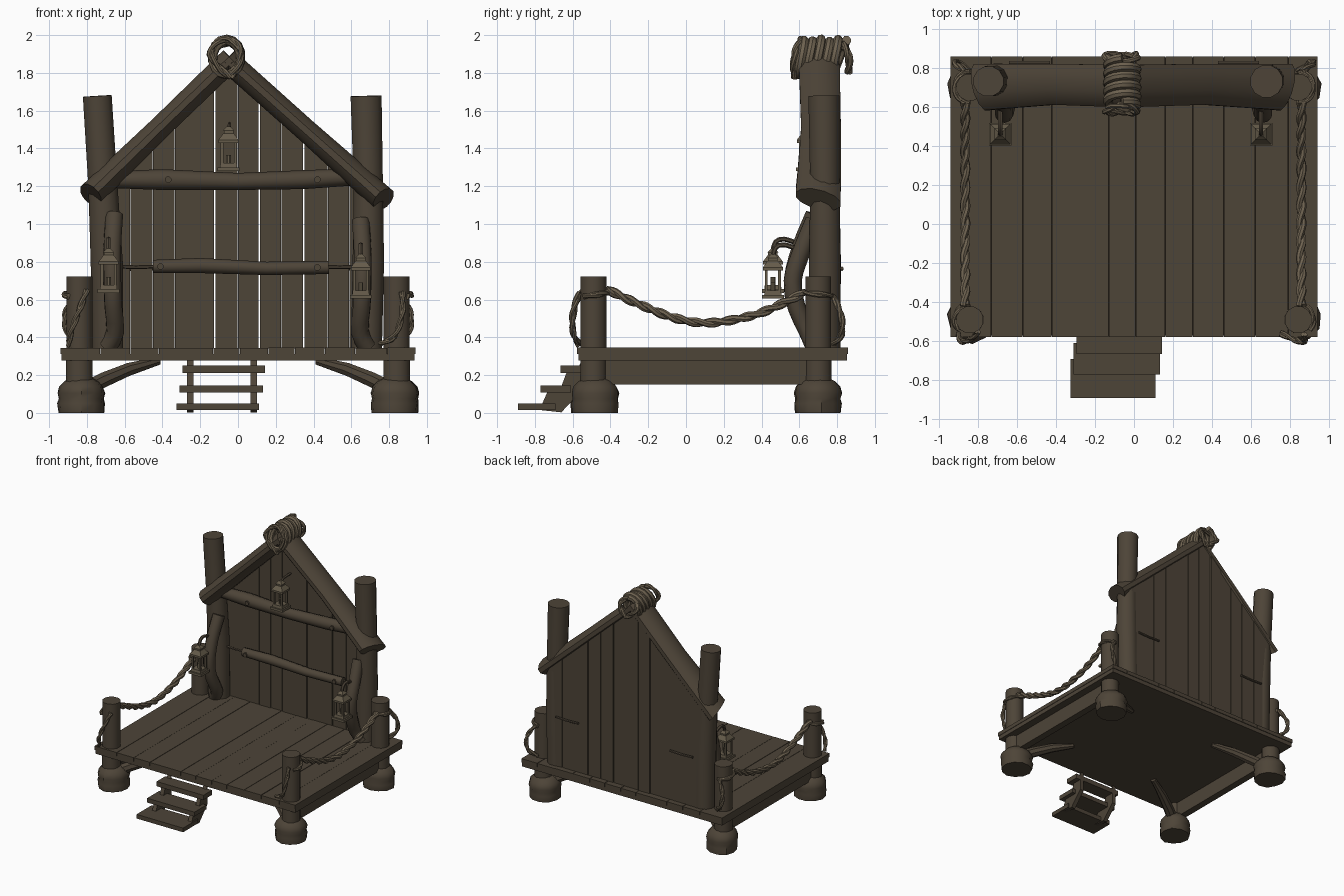
import bpy, bmesh, math, random
from mathutils import Vector, Matrix

if "Cube" in bpy.data.objects:
    bpy.data.objects.remove(bpy.data.objects["Cube"])

random.seed(4)


def material(name, rgb):
    m = bpy.data.materials.new(name)
    m.diffuse_color = (*rgb, 1)
    m.use_nodes = True
    m.node_tree.nodes["Principled BSDF"].inputs["Base Color"].default_value = m.diffuse_color
    return m


WOOD = material("weathered wood", (0.075, 0.058, 0.039))
GAP = material("dark gap", (0.02, 0.015, 0.01))
ROPE = material("rope", (0.155, 0.122, 0.08))
BRASS = material("lantern metal", (0.13, 0.105, 0.068))


def finish(bm, name, *mats):
    bmesh.ops.recalc_face_normals(bm, faces=bm.faces)
    me = bpy.data.meshes.new(name)
    bm.to_mesh(me)
    bm.free()
    ob = bpy.data.objects.new(name, me)
    bpy.context.collection.objects.link(ob)
    for m in mats:
        me.materials.append(m)
    return ob


def add_box(bm, lo, hi):
    lo, hi = Vector(lo), Vector(hi)
    mat = Matrix.Translation((lo + hi) / 2) @ Matrix.Diagonal((*(hi - lo), 1))
    bmesh.ops.create_cube(bm, size=1, matrix=mat)


def add_prism(bm, pts, move):
    """Closed prism from a polygon and an extrusion vector."""
    a = [bm.verts.new(p) for p in pts]
    b = [bm.verts.new(Vector(p) + Vector(move)) for p in pts]
    bm.faces.new(a)
    bm.faces.new(b)
    for i in range(len(a)):
        bm.faces.new((a[i - 1], a[i], b[i], b[i - 1]))


def add_block(bm, x, y, z0, z1, w0, w1):
    """Square frustum, used for the lantern tiers."""
    mat = Matrix.Translation((x, y, (z0 + z1) / 2)) @ Matrix.Rotation(math.pi / 4, 4, "Z")
    k = math.sqrt(0.5)
    bmesh.ops.create_cone(bm, cap_ends=True, segments=4, radius1=w0 * k, radius2=w1 * k,
                          depth=z1 - z0, matrix=mat)


def frames(pts, ref):
    """Side vectors carried along a path."""
    u, out = Vector(ref), []
    for i in range(len(pts)):
        t = (pts[min(i + 1, len(pts) - 1)] - pts[max(i - 1, 0)]).normalized()
        u = u - t * u.dot(t)
        if u.length < 1e-4:
            u = t.orthogonal()
        u.normalize()
        out.append((u.copy(), t.cross(u)))
    return out


def add_tube(bm, pts, radii, sides=10, ref=(0, 1, 0), squash=1.0, rough=0.0):
    pts = [Vector(p) for p in pts]
    if not isinstance(radii, (list, tuple)):
        radii = [radii] * len(pts)
    lump = [1 + random.uniform(-rough, rough) for _ in range(sides)]
    rings = []
    for p, r, (u, v) in zip(pts, radii, frames(pts, ref)):
        ring = []
        for k in range(sides):
            a = math.tau * (k + 0.5) / sides
            q = r * lump[k] * (1 + random.uniform(-rough, rough) * 0.5)
            ring.append(bm.verts.new(p + u * math.cos(a) * q * squash + v * math.sin(a) * q))
        rings.append(ring)
    for a, b in zip(rings, rings[1:]):
        for k in range(sides):
            n = (k + 1) % sides
            bm.faces.new((a[k], a[n], b[n], b[k]))
    bm.faces.new(rings[0])
    bm.faces.new(rings[-1])


def log(name, pts, radii, mat=WOOD, **kw):
    bm = bmesh.new()
    add_tube(bm, pts, radii, **kw)
    return finish(bm, name, mat)


def spline(pts, step):
    """Catmull-Rom resampling."""
    p = [Vector(q) for q in pts]
    p = [p[0] * 2 - p[1]] + p + [p[-1] * 2 - p[-2]]
    out = []
    for a, b, c, d in zip(p, p[1:], p[2:], p[3:]):
        n = max(2, int((c - b).length / step))
        for i in range(n):
            t = i / n
            out.append(0.5 * (2 * b + (c - a) * t + (2 * a - 5 * b + 4 * c - d) * t * t
                              + (3 * b - a - 3 * c + d) * t ** 3))
    return out + [p[-2]]


def rope(name, pts, r, step=0.014, ref=(1, 0, 0)):
    """Two strands loosely twisted around a smooth path."""
    path = spline(pts, step)
    bm = bmesh.new()
    fr = frames(path, ref)
    for s in (0, math.pi):
        strand = [p + (u * math.cos(i * 0.5 + s) + v * math.sin(i * 0.5 + s)) * r * 0.42
                  for i, (p, (u, v)) in enumerate(zip(path, fr))]
        add_tube(bm, strand, r * 0.7, sides=7)
    finish(bm, name, ROPE)


# Deck: lower board layer and separate planks
bm = bmesh.new()
add_box(bm, (-0.935, -0.57, 0.278), (0.935, 0.853, 0.312))
for f in bm.faces:
    f.material_index = 1 if f.calc_center_median().z > 0.31 else 0
finish(bm, "deck_base", WOOD, GAP)
edges = [-0.94, -0.73, -0.57, -0.42, -0.13, 0.01, 0.16, 0.3, 0.46, 0.62, 0.79, 0.94]
bm = bmesh.new()
for a, b in zip(edges, edges[1:]):
    add_box(bm, (a + 0.0015, -0.577, 0.312), (b - 0.0015, 0.858, 0.345 + random.uniform(-0.002, 0.002)))
finish(bm, "deck_planks", WOOD)

# Corner posts, lumpy feet, side beams and diagonal braces
for sx in (-1, 1):
    x = 0.84 * sx
    side = "left" if sx < 0 else "right"
    bm = bmesh.new()
    add_box(bm, (x - 0.03, -0.45, 0.15), (x + 0.03, 0.66, 0.28))
    finish(bm, "side_beam_" + side, WOOD)
    for y, end in ((-0.49, "front"), (0.70, "back")):
        tag = end + "_" + side
        d = 1 if y < 0 else -1
        log("corner_post_" + tag, [(x, y, 0.1), (x, y, 0.4), (x, y, 0.722)], [0.073, 0.071, 0.071], sides=12)
        fx, fy = 0.828 * sx, y + (0.01 if y < 0 else 0)
        log("foot_" + tag, [(fx, fy, z) for z in (0, 0.05, 0.075, 0.105, 0.14, 0.168, 0.183)],
            [0.122, 0.126, 0.12, 0.128, 0.116, 0.09, 0.06], sides=11, rough=0.05)
        log("brace_" + tag, [(x, y, 0.11), (x - 0.13 * sx, y + 0.08 * d, 0.175),
                             (x - 0.26 * sx, y + 0.15 * d, 0.23), (x - 0.42 * sx, y + 0.23 * d, 0.275)],
            [0.045, 0.042, 0.036, 0.022], sides=8)
        # short rope turn on the outer half of the post
        turn = []
        for k in range(7):
            a = math.radians(-90 + k * 30) if y > 0 else math.radians(90 - k * 22)
            turn.append((x + sx * 0.078 * math.cos(a), y + 0.078 * math.sin(a), 0.64 - 0.004 * k))
        rope("post_turn_" + tag, turn, 0.015, ref=(0, 0, 1))
    # sagging side rope
    xr = 0.86 * sx - 0.004
    rope("rail_rope_" + side, [(xr, -0.42, 0.655), (xr, -0.25, 0.575), (xr, -0.05, 0.5), (xr, 0.13, 0.477),
                               (xr, 0.35, 0.515), (xr, 0.5, 0.575), (xr, 0.63, 0.64)], 0.024)
    rope("back_tail_" + side, [(0.86 * sx, 0.78, 0.62), (0.915 * sx, 0.82, 0.52),
                               (0.9 * sx, 0.825, 0.42), (0.84 * sx, 0.78, 0.365)], 0.017)
rope("front_tail_left", [(-0.8, -0.55, 0.65), (-0.83, -0.585, 0.57), (-0.88, -0.6, 0.44), (-0.9, -0.565, 0.355)], 0.016)
rope("front_tail_right", [(0.87, -0.565, 0.64), (0.87, -0.6, 0.53), (0.83, -0.595, 0.41), (0.75, -0.56, 0.365)], 0.016)

# Stairs
bm = bmesh.new()
add_box(bm, (-0.325, -0.89, 0.015), (0.11, -0.69, 0.05))
add_box(bm, (-0.31, -0.77, 0.108), (0.132, -0.61, 0.145))
add_box(bm, (-0.295, -0.665, 0.21), (0.142, -0.55, 0.25))
finish(bm, "stair_treads", WOOD)
bm = bmesh.new()
for x in (-0.27, 0.065):
    yz = [(-0.8, 0.018), (-0.66, 0.003), (-0.55, 0.12), (-0.55, 0.28), (-0.57, 0.24), (-0.63, 0.22),
          (-0.66, 0.14), (-0.73, 0.12), (-0.765, 0.04)]
    add_prism(bm, [(x, y, z) for y, z in yz], (0.035, 0, 0))
finish(bm, "stair_stringers", WOOD)

# Gable wall of upright planks with a few open slits
PEAK = -0.05


def roof_z(x):
    return 1.87 - 0.95 * abs(x - PEAK)


edges = [-0.71, -0.57, -0.45, -0.335, -0.23, -0.12, 0.0, 0.115, 0.23, 0.35, 0.475, 0.59, 0.71]
bm = bmesh.new()
for i, (a, b) in enumerate(zip(edges, edges[1:])):
    a, b = a + 0.0008, b - (0.006 if i in (4, 6, 8) else 0.0015)
    y = 0.765 + random.uniform(-0.004, 0.004)
    xs = [b] + ([PEAK] if a < PEAK < b else []) + [a]
    add_prism(bm, [(a, y, 0.34), (b, y, 0.34)] + [(x, y, roof_z(x)) for x in xs], (0, 0.045, 0))
finish(bm, "wall_planks", WOOD)

# Tall posts and gable rafters
log("tall_post_left", [(-0.69, 0.735, 0.34), (-0.695, 0.735, 0.8), (-0.715, 0.735, 1.2), (-0.745, 0.73, 1.678)],
    [0.085, 0.088, 0.08, 0.079], sides=12)
log("tall_post_right", [(0.68, 0.735, 0.34), (0.69, 0.735, 0.8), (0.69, 0.735, 1.2), (0.678, 0.73, 1.678)],
    [0.085, 0.086, 0.08, 0.085], sides=12)
for tag, x0, z0, x1, z1 in (("left", -0.78, 1.155, -0.035, 1.875), ("right", 0.77, 1.13, -0.06, 1.87)):
    axis = Vector((x1 - x0, 0, z1 - z0))
    pts = [(x0 + axis.x * t, y, z0 + axis.z * t) for t, y in ((0, 0.7), (0.15, 0.705), (0.5, 0.715), (1, 0.705))]
    ob = log("rafter_" + tag, pts, [0.07, 0.068, 0.062, 0.064], sides=12, squash=1.75)
    for v in list(ob.data.vertices)[:12]:  # slanted lower end cut
        v.co -= axis.normalized() * (v.co.y - 0.7) * 0.3

# Horizontal wall logs with pegs, and thin end sticks
log("upper_bar", [(-0.66, 0.71, 1.235), (-0.4, 0.705, 1.235), (0, 0.7, 1.225), (0.35, 0.705, 1.235), (0.63, 0.71, 1.25)],
    [0.045, 0.055, 0.045, 0.05, 0.045])
log("lower_bar", [(-0.45, 0.72, 0.775), (-0.2, 0.715, 0.78), (0.15, 0.715, 0.765), (0.48, 0.72, 0.77)],
    [0.035, 0.04, 0.035, 0.035])
for n, (x, z, y) in enumerate(((-0.37, 1.235, 0.655), (0.42, 1.235, 0.66), (-0.41, 0.775, 0.685), (0.42, 0.77, 0.688))):
    log("peg_%d" % n, [(x, y - 0.012, z), (x, y + 0.03, z)], 0.018, sides=8, ref=(0, 0, 1))
for sx in (-1, 1):
    for y, z in ((0.73, 0.775), (0.825, 0.765)):
        log("thin_stick", [(0.43 * sx, y, z), (0.54 * sx, y, z - 0.004), (0.64 * sx, y, z)], 0.01, sides=6)

# Bent branches that carry the side lanterns
for tag, x, dz in (("left", -0.66, 0.03), ("right", 0.655, 0.0)):
    s = 1 if x > 0 else -1
    pts = [(x + 0.03 * s, 0.68, 0.35), (x - 0.01 * s, 0.645, 0.43), (x, 0.585, 0.56), (x + 0.005 * s, 0.565, 0.7),
           (x + 0.005 * s, 0.61, 0.85 + dz), (x - 0.005 * s, 0.68, 1.02 + dz)]
    log("bent_branch_" + tag, spline(pts, 0.05), 0.048)


def lantern(name, x, y, z):
    bm = bmesh.new()
    for a, b, w0, w1 in ((0, 0.02, 0.115, 0.115), (0.02, 0.042, 0.092, 0.085), (0.15, 0.166, 0.105, 0.105),
                         (0.166, 0.2, 0.105, 0.055), (0.2, 0.215, 0.05, 0.05), (0.215, 0.235, 0.06, 0.02)):
        add_block(bm, x, y, z + a, z + b, w0, w1)
    for i in (-1, 1):
        for j in (-1, 1):
            add_block(bm, x + 0.035 * i, y + 0.035 * j, z + 0.04, z + 0.152, 0.014, 0.014)
    add_tube(bm, [(x, y, z + 0.04), (x, y, z + 0.085)], 0.014, sides=8)
    finish(bm, name, BRASS)


lantern("lantern_left", -0.685, 0.46, 0.635)
lantern("lantern_right", 0.65, 0.46, 0.605)
lantern("lantern_gable", -0.05, 0.64, 1.28)
for tag, x, z in (("left", -0.685, 0.86), ("right", 0.65, 0.83)):
    log("lantern_hook_" + tag, spline([(x, 0.46, z), (x, 0.475, z + 0.045), (x, 0.52, z + 0.06), (x, 0.61, z + 0.03)], 0.02),
        0.013, sides=6, ref=(1, 0, 0))
log("gable_hook", [(-0.05, 0.64, 1.5), (-0.045, 0.67, 1.525), (-0.045, 0.775, 1.53)], 0.01, sides=6, ref=(1, 0, 0))

# Thick rope coil lashed round the ridge, with loose loops at both ends
coil = []
for k in range(5 * 14 + 1):
    a = k * math.tau / 14
    coil.append((-0.06 + 0.075 * math.sin(a), 0.6 + 0.225 * k / 70 + 0.025 * math.cos(a),
                 1.885 + 0.088 * math.cos(a) - 0.006 * math.sin(a * 0.4)))
log("ridge_coil", coil, 0.025, mat=ROPE, sides=8)
loop = [(-0.04, 0.575, 1.775), (-0.1, 0.57, 1.83), (-0.145, 0.575, 1.9), (-0.11, 0.6, 1.965),
        (-0.04, 0.61, 1.975), (0.015, 0.58, 1.92), (0.0, 0.57, 1.84), (-0.04, 0.575, 1.775)]
rope("ridge_front_loop", loop, 0.018, ref=(0, 1, 0))
rope("ridge_back_loop", [(x, 1.435 - y, 1.89 + (z - 1.89) * 0.75) for x, y, z in loop], 0.02, ref=(0, 1, 0))

# Smooth rounded parts, keep hard edges
bpy.ops.object.select_all(action="SELECT")
bpy.context.view_layer.objects.active = bpy.context.scene.objects[0]
bpy.ops.object.shade_smooth_by_angle(angle=math.radians(40))
